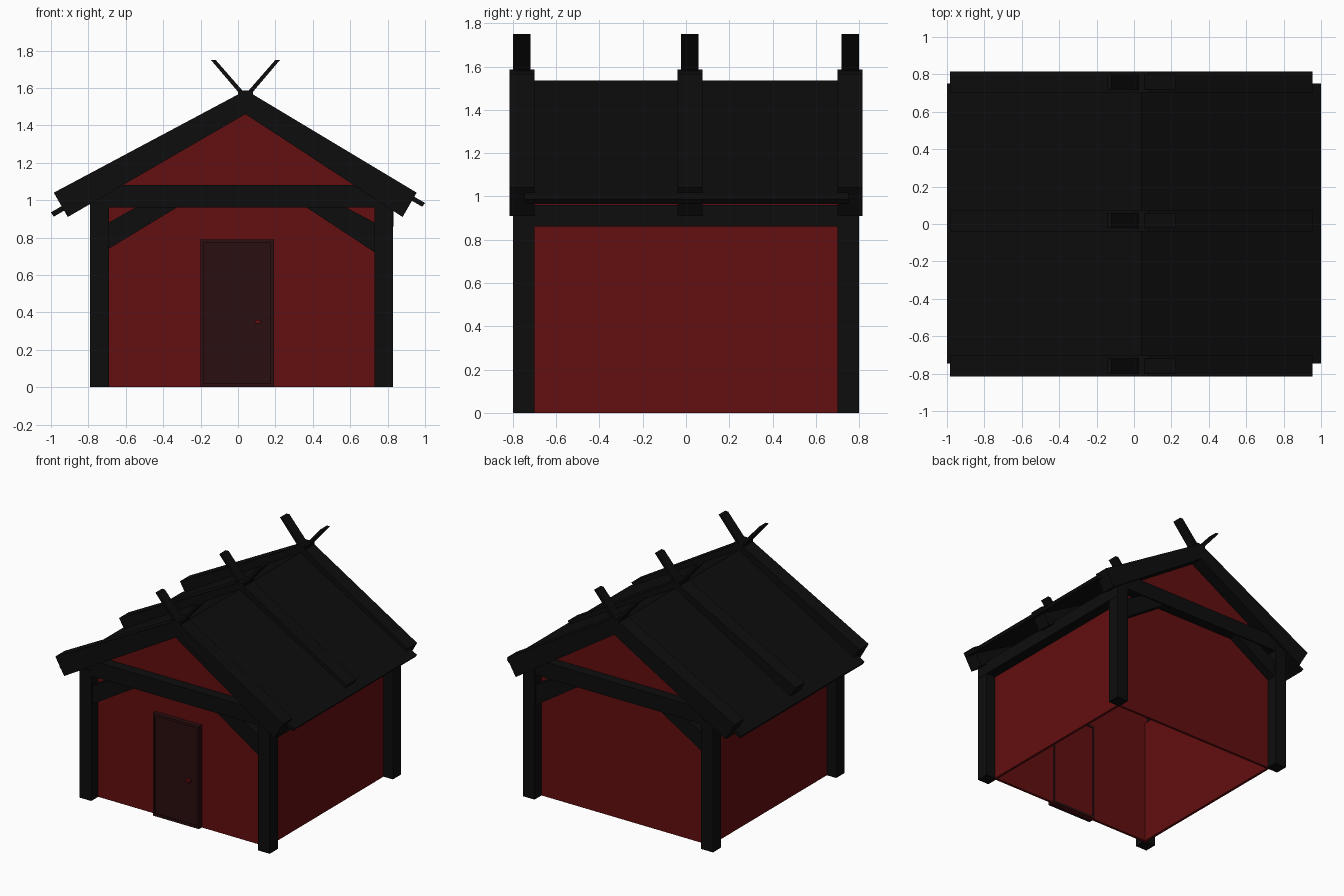
import bpy, bmesh

cube = bpy.data.objects.get("Cube")
if cube:
    bpy.data.objects.remove(cube, do_unlink=True)


def material(name, rgb):
    m = bpy.data.materials.new(name)
    m.use_nodes = True
    m.diffuse_color = (*rgb, 1)
    m.node_tree.nodes["Principled BSDF"].inputs["Base Color"].default_value = (*rgb, 1)
    return m


BLACK = material("black_timber", (0.004, 0.004, 0.004))
RED = material("red_paint", (0.125, 0.0045, 0.005))
DOOR = material("dark_red_door", (0.024, 0.0045, 0.005))


def prism(name, profile, y0, y1, mat):
    """Extrude an (x, z) outline along y."""
    bm = bmesh.new()
    face = bm.faces.new([bm.verts.new((x, y0, z)) for x, z in profile])
    new = bmesh.ops.extrude_face_region(bm, geom=[face])["geom"]
    bmesh.ops.translate(bm, vec=(0, y1 - y0, 0),
                        verts=[v for v in new if isinstance(v, bmesh.types.BMVert)])
    bmesh.ops.recalc_face_normals(bm, faces=bm.faces)
    mesh = bpy.data.meshes.new(name)
    bm.to_mesh(mesh)
    bm.free()
    mesh.materials.append(mat)
    obj = bpy.data.objects.new(name, mesh)
    bpy.context.collection.objects.link(obj)
    return obj


def box(name, x0, x1, y0, y1, z0, z1, mat):
    return prism(name, [(x0, z0), (x1, z0), (x1, z1), (x0, z1)], y0, y1, mat)


RIDGE = 0.04

# Corner posts
for side, x in (("right", -0.79), ("left", 0.73)):
    for end, y in (("front", -0.80), ("back", 0.70)):
        box(f"{end}_{side}_post", x, x + 0.1, y, y + 0.1, 0, 1.0, BLACK)

# End walls with gables, tie beams and corner braces
gable = [(-0.71, 0), (0.75, 0), (0.75, 1.01), (RIDGE, 1.49), (-0.71, 1.04)]
left_brace = [(0.74, 0.715), (0.36, 0.965), (0.57, 0.965), (0.74, 0.875)]
right_brace = [(-0.70, 0.735), (-0.32, 0.965), (-0.54, 0.965), (-0.70, 0.875)]
for end, s in (("front", -1), ("back", 1)):
    prism(f"{end}_wall", gable, s * 0.715, s * 0.695, RED)
    box(f"{end}_tie_beam", -0.79, 0.83, s * 0.795, s * 0.705, 0.96, 1.08, BLACK)
    prism(f"{end}_left_brace", left_brace, s * 0.785, s * 0.705, BLACK)
    prism(f"{end}_right_brace", right_brace, s * 0.785, s * 0.705, BLACK)

# Side walls and the beams along their tops
box("right_wall", -0.71, -0.69, -0.7, 0.7, 0, 1.0, RED)
box("left_wall", 0.73, 0.75, -0.7, 0.7, 0, 1.0, RED)
box("right_wall_beam", -0.785, -0.695, -0.79, 0.79, 0.86, 0.96, BLACK)
box("left_wall_beam", 0.735, 0.832, -0.79, 0.79, 0.86, 0.96, BLACK)

# Roof covering
roof = [(-1.0, 0.935), (RIDGE, 1.535), (1.0, 0.985),
        (0.985, 0.965), (RIDGE, 1.5), (-0.985, 0.912)]
prism("roof", roof, -0.745, 0.75, BLACK)

# Three rafter pairs with crossed horns at the ridge
rafters = [(-0.985, 1.04), (0.0, 1.565), (0.0, 1.585), (0.08, 1.585), (0.08, 1.565),
           (0.955, 1.04), (0.88, 0.91), (RIDGE, 1.46), (-0.91, 0.91)]
for label, y in (("front", -0.758), ("middle", 0.018), ("back", 0.758)):
    prism(f"{label}_rafters", rafters, y - 0.058, y + 0.058, BLACK)
    for side, s in (("left", 1), ("right", -1)):
        horn = [(RIDGE + s * dx, z) for dx, z in
                ((-0.015, 1.55), (0.16, 1.75), (0.185, 1.75), (0.015, 1.55))]
        prism(f"{label}_{side}_horn", horn, y - 0.04, y + 0.04, BLACK)

# Door with thin frame and knob
box("door", -0.19, 0.18, -0.74, -0.71, 0.01, 0.78, DOOR)
for name, x0, x1, z0, z1 in (("right_jamb", -0.2, -0.185, 0, 0.79),
                             ("left_jamb", 0.175, 0.192, 0, 0.79),
                             ("head", -0.185, 0.175, 0.77, 0.79),
                             ("sill", -0.185, 0.175, 0, 0.02)):
    box(f"door_{name}", x0, x1, -0.75, -0.69, z0, z1, DOOR)
box("door_knob", 0.09, 0.12, -0.765, -0.735, 0.34, 0.36, RED)
